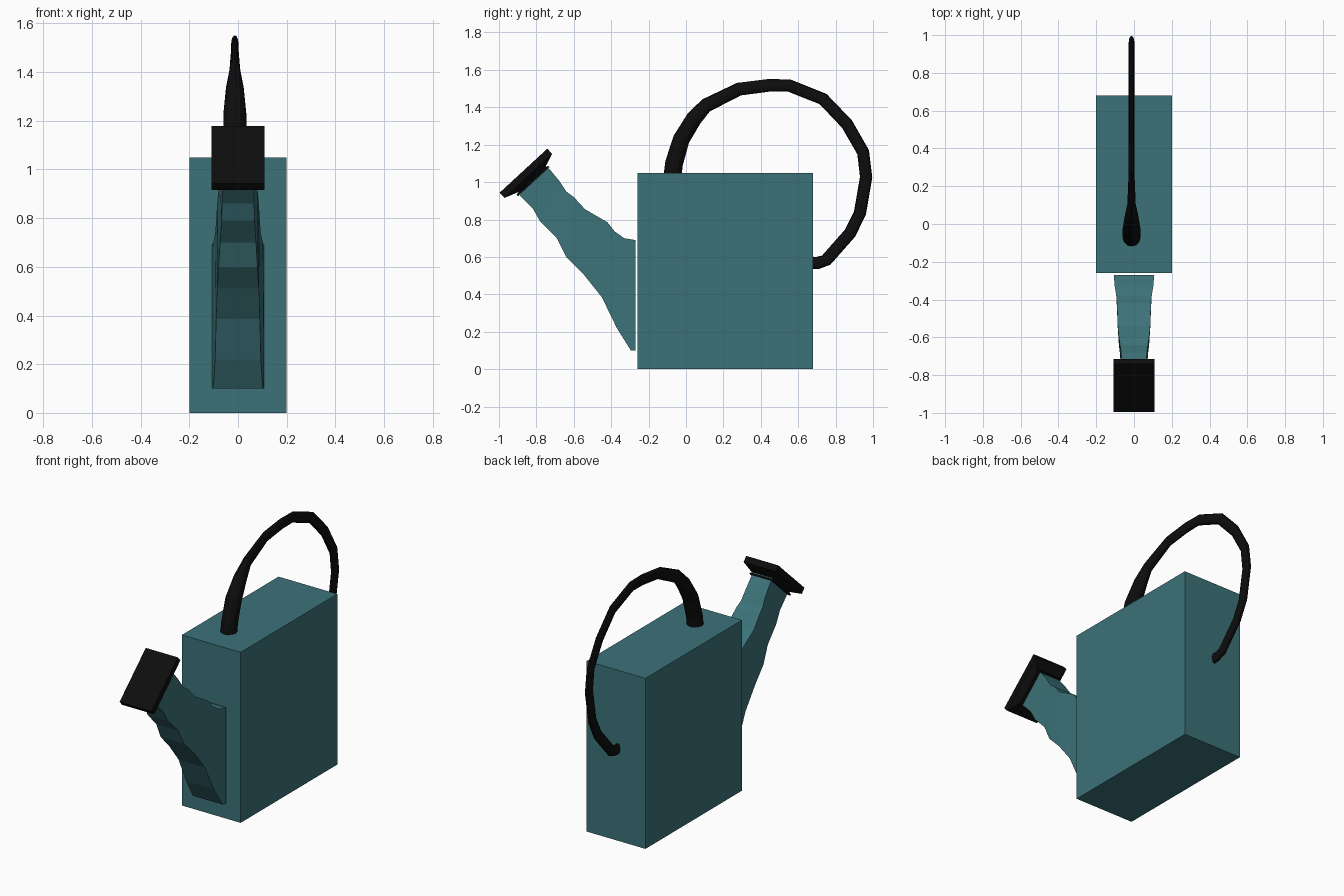
import bpy, bmesh, math
from mathutils import Vector


def material(name, color):
    m = bpy.data.materials.new(name)
    m.diffuse_color = (*color, 1)
    return m


teal = material("teal", (0.045, 0.17, 0.19))
black = material("black", (0.004, 0.004, 0.004))


def loft(name, rings, mat):
    """Skin a list of equal-length point rings and cap both ends."""
    bm = bmesh.new()
    loops = [[bm.verts.new(p) for p in ring] for ring in rings]
    n = len(loops[0])
    for a, b in zip(loops, loops[1:]):
        for i in range(n):
            j = (i + 1) % n
            bm.faces.new((a[i], a[j], b[j], b[i]))
    bm.faces.new(loops[0][::-1])
    bm.faces.new(loops[-1])
    bmesh.ops.recalc_face_normals(bm, faces=bm.faces[:])
    mesh = bpy.data.meshes.new(name)
    bm.to_mesh(mesh)
    bm.free()
    mesh.materials.append(mat)
    ob = bpy.data.objects.new(name, mesh)
    bpy.context.collection.objects.link(ob)
    return ob


def section(top, bottom, w):
    """Rectangle across x between two (y, z) points."""
    return [(-w, *bottom), (w, *bottom), (w, *top), (-w, *top)]


# Tank
loft("tank", [section((y, 1.05), (y, 0), 0.2) for y in (-0.26, 0.68)], teal)

# Spout: upper edge, lower edge, half width
spout = [
    ((-0.27, 0.69), (-0.27, 0.10), 0.107),
    ((-0.33, 0.70), (-0.295, 0.10), 0.102),
    ((-0.38, 0.735), (-0.37, 0.22), 0.094),
    ((-0.42, 0.785), (-0.45, 0.385), 0.09),
    ((-0.54, 0.855), (-0.55, 0.51), 0.086),
    ((-0.60, 0.92), (-0.64, 0.60), 0.08),
    ((-0.64, 0.95), (-0.69, 0.70), 0.074),
    ((-0.68, 1.01), (-0.78, 0.79), 0.068),
    ((-0.73, 1.07), (-0.82, 0.86), 0.066),
    ((-0.755, 1.09), (-0.89, 0.93), 0.065),
]
loft("spout", [section(*s) for s in spout], teal)

# Sprinkler head: depth behind the face, half height, half width
mid = Vector((-0.869, 1.061))
along = Vector((0.735, 0.678))
inward = Vector((0.678, -0.735))
head = [(0, 0.1735, 0.109), (0.038, 0.1735, 0.109), (0.066, 0.096, 0.075),
        (0.07, 0.115, 0.08), (0.08, 0.115, 0.08)]
loft("sprinkler_head",
     [section(mid + inward * d + along * h, mid + inward * d - along * h, w)
      for d, h, w in head], black)

# Handle: y, z, radius in the side plane, radius across x
path = [
    (-0.07, 1.05, 0.048, 0.047), (-0.064, 1.10, 0.048, 0.047),
    (-0.025, 1.23, 0.045, 0.047), (0.043, 1.34, 0.043, 0.036),
    (0.107, 1.41, 0.038, 0.022), (0.283, 1.497, 0.035, 0.015),
    (0.44, 1.517, 0.034, 0.015), (0.55, 1.517, 0.033, 0.015),
    (0.733, 1.444, 0.033, 0.015), (0.861, 1.31, 0.033, 0.015),
    (0.947, 1.16, 0.033, 0.015), (0.963, 1.027, 0.033, 0.015),
    (0.93, 0.834, 0.033, 0.015), (0.877, 0.727, 0.033, 0.015),
    (0.75, 0.583, 0.033, 0.015), (0.705, 0.568, 0.033, 0.015),
    (0.68, 0.568, 0.033, 0.015),
]
rings = []
for i, (y, z, r, rx) in enumerate(path):
    a, b = path[max(i - 1, 0)], path[min(i + 1, len(path) - 1)]
    t = Vector((b[0] - a[0], b[1] - a[1])).normalized()
    if i == 0:
        t = Vector((0, 1))
    ring = []
    for k in range(12):
        ang = math.tau * k / 12
        s = r * math.sin(ang)
        ring.append((-0.013 + rx * math.cos(ang), y - t.y * s, z + t.x * s))
    rings.append(ring)
loft("handle", rings, black)
